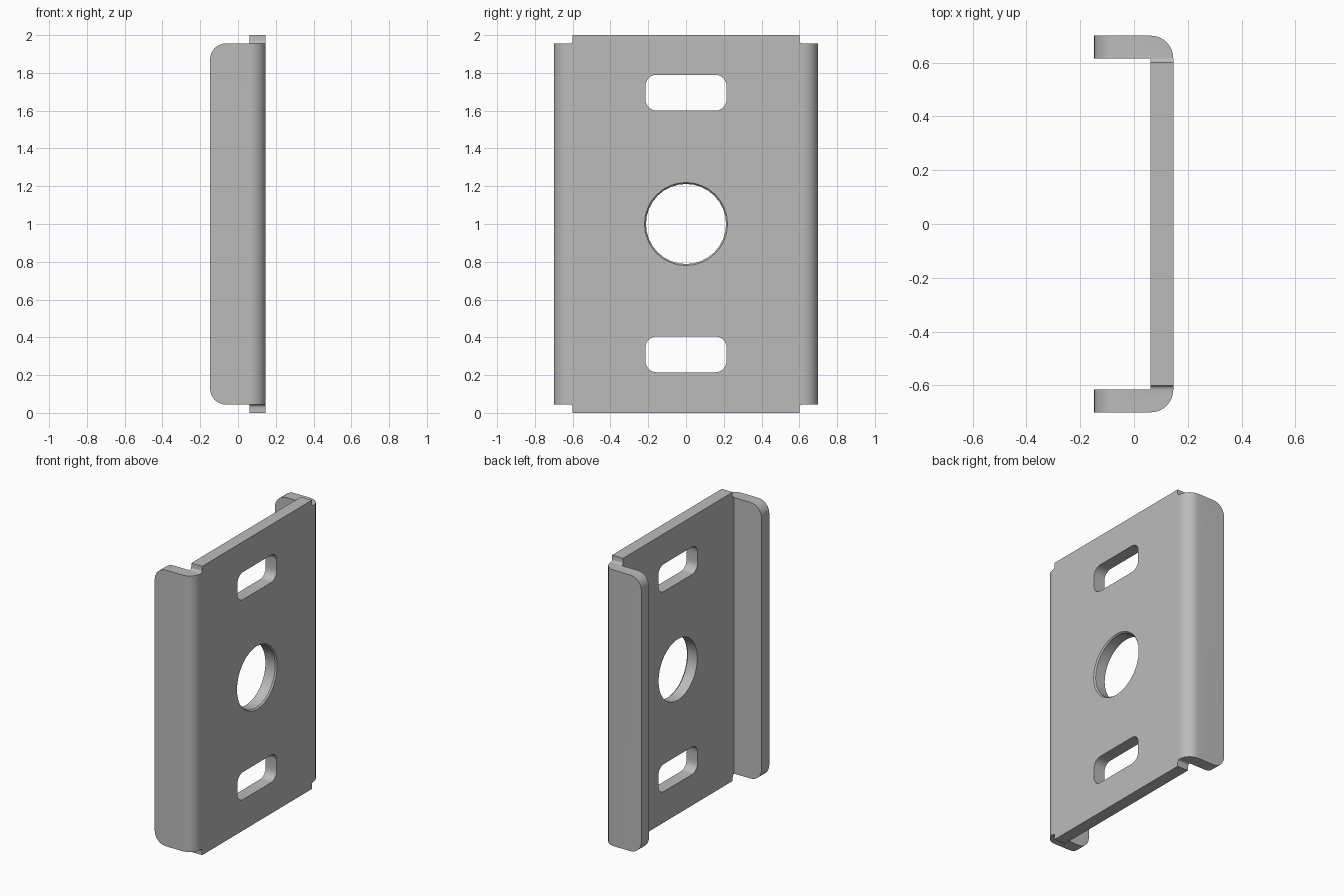
import bpy
import bmesh
from math import radians, cos, sin, pi
from mathutils import Matrix

if "Cube" in bpy.data.objects:
    bpy.data.objects.remove(bpy.data.objects["Cube"], do_unlink=True)

HEIGHT, HALF_W = 2.0, 0.70
X_TIP, X_IN, X_OUT = -0.148, 0.062, 0.146
WALL = X_OUT - X_IN
NOTCH_Y, NOTCH_Z = 0.60, 0.044

steel = bpy.data.materials.new("grey_steel")
steel.use_nodes = True
colour = (0.5, 0.5, 0.5, 1)
steel.diffuse_color = colour
steel.node_tree.nodes["Principled BSDF"].inputs["Base Color"].default_value = colour


def make_object(name, bm):
    bmesh.ops.recalc_face_normals(bm, faces=bm.faces)
    mesh = bpy.data.meshes.new(name)
    bm.to_mesh(mesh)
    bm.free()
    mesh.materials.append(steel)
    obj = bpy.data.objects.new(name, mesh)
    bpy.context.collection.objects.link(obj)
    return obj


def add_box(bm, lo, hi):
    size = [b - a for a, b in zip(lo, hi)]
    mid = [(a + b) / 2 for a, b in zip(lo, hi)]
    mat = Matrix.Translation(mid) @ Matrix.Diagonal((*size, 1))
    return bmesh.ops.create_cube(bm, size=1, matrix=mat)["verts"]


def round_edges(bm, edges, radius, segments):
    bmesh.ops.bevel(bm, geom=edges, offset=radius, segments=segments,
                    profile=0.5, affect='EDGES')


def edges_along(edges, axis):
    return [e for e in edges
            if abs((e.verts[0].co - e.verts[1].co).normalized()[axis]) > 0.99]


# Bent channel: half of the cross-section, mirrored to the other side
arc = [(X_IN + WALL * sin(a), HALF_W - WALL + WALL * cos(a))
       for a in (i * pi / 16 for i in range(9))]
half = [(X_IN, HALF_W - WALL), (X_TIP, HALF_W - WALL), (X_TIP, HALF_W)] + arc
profile = half + [(x, -y) for x, y in reversed(half)]
bm = bmesh.new()
face = bm.faces.new([bm.verts.new((x, y, 0)) for x, y in profile])
ext = bmesh.ops.extrude_face_region(bm, geom=[face])["geom"]
bmesh.ops.translate(bm, vec=(0, 0, HEIGHT),
                    verts=[v for v in ext if isinstance(v, bmesh.types.BMVert)])
bracket = make_object("channel_bracket", bm)

cutters = []

# Relief notches at the four corners, with a small inner fillet
for side in (-1, 1):
    for z0, z1 in ((-0.1, NOTCH_Z), (HEIGHT - NOTCH_Z, HEIGHT + 0.1)):
        bm = bmesh.new()
        y0, y1 = sorted((side * NOTCH_Y, side * 0.9))
        add_box(bm, (-0.4, y0, z0), (0.4, y1, z1))
        z_in = z1 if z0 < 0 else z0
        inner = [e for e in edges_along(bm.edges, 0)
                 if all(abs(v.co.y - side * NOTCH_Y) < 1e-4 and abs(v.co.z - z_in) < 1e-4
                        for v in e.verts)]
        round_edges(bm, inner, 0.016, 4)
        cutters.append(make_object("notch_cutter", bm))

# Rounded slots near the top and bottom
for z in (0.31, 1.695):
    bm = bmesh.new()
    add_box(bm, (-0.05, -0.215, z - 0.095), (0.3, 0.215, z + 0.095))
    round_edges(bm, edges_along(bm.edges, 0), 0.06, 6)
    cutters.append(make_object("slot_cutter", bm))

# Centre hole, with a fine countersink on the outer face
turn = Matrix.Translation((X_OUT, 0, 1)) @ Matrix.Rotation(radians(90), 4, 'Y')
for r1, r2, depth, shift in ((0.212, 0.212, 0.4, 0), (0.204, 0.236, 0.04, 0)):
    bm = bmesh.new()
    bmesh.ops.create_cone(bm, cap_ends=True, segments=32, radius1=r1, radius2=r2,
                          depth=depth, matrix=turn)
    cutters.append(make_object("hole_cutter", bm))

for cutter in cutters:
    cutter.hide_render = True
    mod = bracket.modifiers.new("cut", 'BOOLEAN')
    mod.operation = 'DIFFERENCE'
    mod.solver = 'EXACT'
    mod.object = cutter

# Bake the cuts, then remove the cutters
graph = bpy.context.evaluated_depsgraph_get()
baked = bpy.data.meshes.new_from_object(bracket.evaluated_get(graph))
bracket.modifiers.clear()
bracket.data = baked
for cutter in cutters:
    bpy.data.objects.remove(cutter, do_unlink=True)

# Rounded free corners of the two flanges
bm = bmesh.new()
bm.from_mesh(baked)
bmesh.ops.remove_doubles(bm, verts=bm.verts, dist=1e-5)
corners = [e for e in edges_along(bm.edges, 1)
           if all(abs(v.co.x - X_TIP) < 1e-3 for v in e.verts)]
round_edges(bm, corners, 0.085, 8)
bm.to_mesh(baked)
bm.free()
baked.materials.clear()
baked.materials.append(steel)

bpy.ops.object.select_all(action='DESELECT')
bracket.select_set(True)
bpy.context.view_layer.objects.active = bracket
bpy.ops.object.shade_smooth_by_angle(angle=radians(30))
